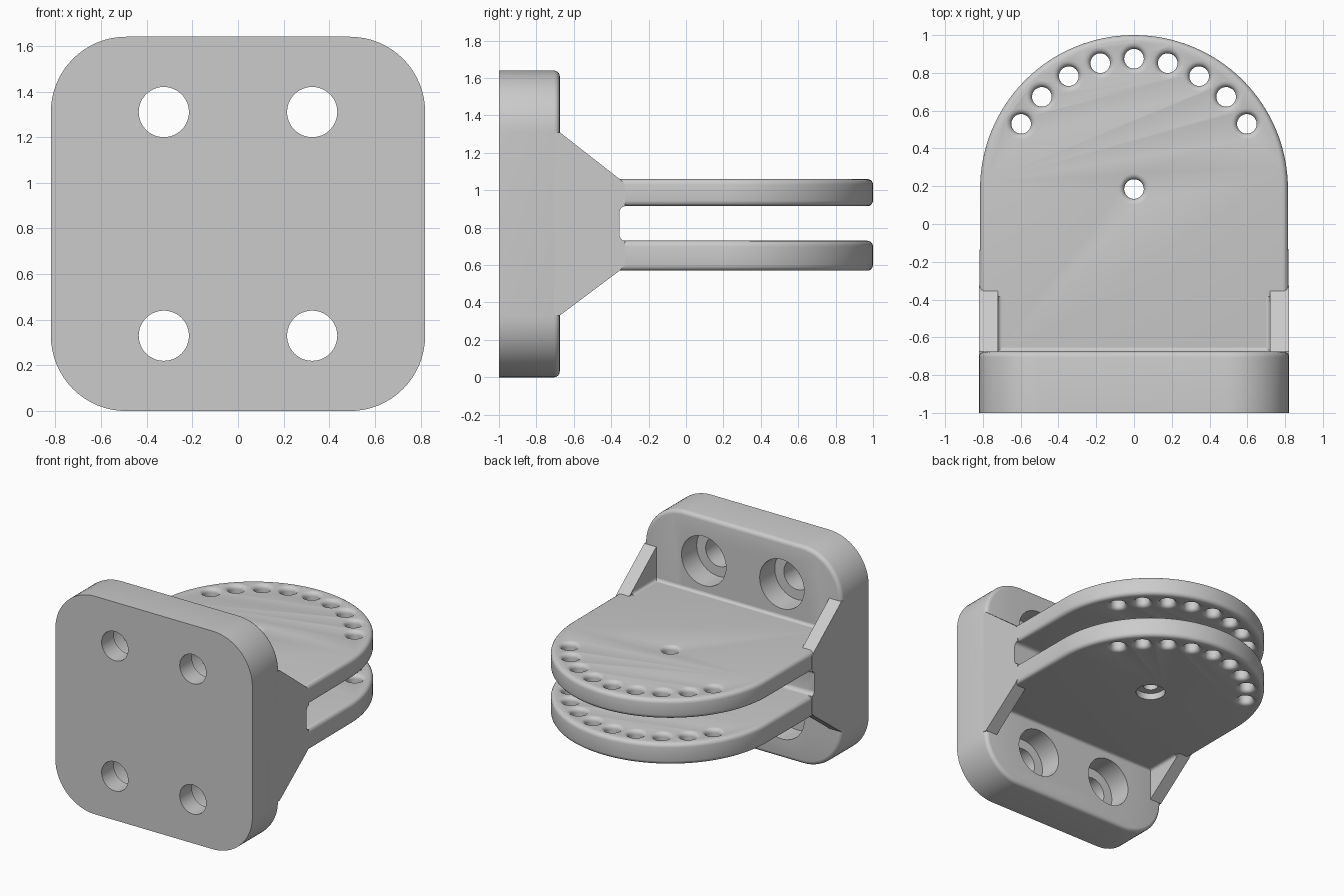
import bpy, bmesh
from math import sin, cos, pi, radians
from mathutils import Matrix, Vector

old = bpy.data.objects.get("Cube")
if old:
    bpy.data.objects.remove(old, do_unlink=True)

HALF = 0.82            # half width of the bracket
BACK = -0.675          # rear face of the wall plate
SLOT = -0.355          # closed end of the slot
PIVOT = 0.185          # centre of the rounded flange ends
F = 0.03               # edge rounding
LOWER, UPPER = (0.57, 0.73), (0.915, 1.06)

grey = bpy.data.materials.new("plain grey")
grey.use_nodes = True
grey.diffuse_color = (0.6, 0.6, 0.6, 1)
grey.node_tree.nodes["Principled BSDF"].inputs["Base Color"].default_value = (0.6, 0.6, 0.6, 1)

# How a profile (u, v) and an extrusion distance w map to space
ALONG_X = lambda u, v, w: Vector((w, u, v))
ALONG_Y = lambda u, v, w: Vector((u, w, v))
ALONG_Z = lambda u, v, w: Vector((u, v, w))


def arc(cu, cv, r, start, end, steps):
    angles = [radians(start + (end - start) * i / steps) for i in range(steps + 1)]
    return [(cu + r * cos(a), cv + r * sin(a)) for a in angles]


def make_object(name, bm):
    bmesh.ops.recalc_face_normals(bm, faces=bm.faces)
    mesh = bpy.data.meshes.new(name)
    bm.to_mesh(mesh)
    bm.free()
    mesh.materials.append(grey)
    obj = bpy.data.objects.new(name, mesh)
    bpy.context.collection.objects.link(obj)
    return obj


def prism(name, points, place, lo, hi, rounded=()):
    """Extrude a profile from lo to hi, rounding the rims listed in rounded."""
    bm = bmesh.new()
    rims = {w: [bm.verts.new(place(u, v, w)) for u, v in points] for w in (lo, hi)}
    caps = {w: bm.faces.new(ring) for w, ring in rims.items()}
    a, b = rims[lo], rims[hi]
    for i in range(len(a)):
        bm.faces.new((a[i - 1], a[i], b[i], b[i - 1]))
    bmesh.ops.recalc_face_normals(bm, faces=bm.faces)
    edges = [e for w in rounded for e in caps[w].edges]
    if edges:
        bmesh.ops.bevel(bm, geom=edges, offset=F, segments=4, profile=0.5, affect='EDGES')
    return make_object(name, bm)


def add_lathe(bm, profile, matrix, sides=32):
    """Closed turned solid from (radius, height) pairs."""
    rings = []
    for r, h in profile:
        rings.append([bm.verts.new(matrix @ Vector((r * cos(2 * pi * i / sides),
                                                     r * sin(2 * pi * i / sides), h)))
                      for i in range(sides)])
    for a, b in zip(rings, rings[1:]):
        for i in range(sides):
            bm.faces.new((a[i - 1], a[i], b[i], b[i - 1]))
    bm.faces.new(rings[0])
    bm.faces.new(rings[-1])


def drill(obj, bm):
    """Subtract the turned solids in bm from the part."""
    cutter = make_object("hole_cutter", bm)
    cutter.hide_render = True
    mod = obj.modifiers.new("holes", 'BOOLEAN')
    mod.operation, mod.solver, mod.object = 'DIFFERENCE', 'EXACT', cutter
    graph = bpy.context.evaluated_depsgraph_get()
    mesh = bpy.data.meshes.new_from_object(obj.evaluated_get(graph))
    obj.modifiers.clear()
    obj.data = mesh
    bpy.data.objects.remove(cutter, do_unlink=True)


def soft_hole(r, lo, hi):
    """Profile of a through hole with rounded mouths."""
    bottom = [(r + F - F * cos(t), lo + F - F * sin(t)) for t in (pi / 2, 1.15, 0.75, 0.35, 0)]
    top = [(q, lo + hi - h) for q, h in reversed(bottom)]
    return [(r + F, lo - F)] + bottom + top + [(r + F, hi + F)]


parts = []

# Wall plate with four counterbored screw holes
R = 0.33
corner = HALF - R
outline = []
for k, (sx, sz) in enumerate(((1, 1), (-1, 1), (-1, -1), (1, -1))):
    outline += arc(sx * corner, HALF + sz * corner, R, 90 * k, 90 * k + 90, 16)
plate = prism("wall_plate", outline, ALONG_Y, -1, BACK, rounded=(BACK,))
bm = bmesh.new()
for x in (-0.325, 0.325):
    for z in (0.33, 1.31):
        add_lathe(bm, [(0.11, -1.1), (0.11, -0.855), (0.185, -0.855), (0.185, -0.6)],
                  Matrix.Translation((x, 0, z)) @ Matrix.Rotation(-pi / 2, 4, 'X'), 48)
drill(plate, bm)
parts.append(plate)

# Two round-ended flanges with an arc of index holes and a pivot hole
outline = [(-HALF, -0.8), (HALF, -0.8)] + arc(0, PIVOT, HALF - 0.005, 0, 180, 64)
for name, (lo, hi) in (("lower_flange", LOWER), ("upper_flange", UPPER)):
    flange = prism(name, outline, ALONG_Z, lo, hi, rounded=(lo, hi))
    bm = bmesh.new()
    for deg in range(-60, 61, 15):
        a = radians(deg)
        add_lathe(bm, soft_hole(0.052, lo, hi),
                  Matrix.Translation((0.69 * sin(a), PIVOT + 0.69 * cos(a), 0)))
    pivot = soft_hole(0.052, lo, hi)
    if name == "lower_flange":     # recess under the pivot
        pivot = [(0.105, lo - F), (0.105, lo + 0.05), (0.052, lo + 0.05)] + pivot[6:]
    add_lathe(bm, pivot, Matrix.Translation((0, PIVOT, 0)))
    drill(flange, bm)
    parts.append(flange)

# Core block joining the flanges, with a rounded slot end
z0, z1, z2, z3 = *LOWER, *UPPER
core = [(-0.8, z0), (SLOT, z0), (SLOT + F, z0 + F)]
core += arc(SLOT + F, z1 + F, F, 270, 180, 5) + arc(SLOT + F, z2 - F, F, 180, 90, 5)
core += [(SLOT + F, z3 - F), (SLOT, z3), (-0.8, z3)]
parts.append(prism("core_block", core, ALONG_X, -HALF, HALF))

# Side gussets, flush with the outer faces
gusset = [(-0.8, 0.33), (BACK, 0.33), (SLOT, z0), (SLOT, z3), (BACK, 1.31), (-0.8, 1.31)]
for name, lo, hi in (("left_gusset", 0.72, HALF), ("right_gusset", -HALF, -0.72)):
    parts.append(prism(name, gusset, ALONG_X, lo, hi))


# Small concave fillets where the flanges meet the plate and gussets
def fillet(cu, cv, su, sv, r=0.02):
    curve = [(cu + su * (r - r * sin(t)), cv + sv * (r - r * cos(t)))
             for t in (0, 0.4, 0.8, 1.2, pi / 2)]
    return [(cu - su * r, cv - sv * r), (cu + su * r, cv - sv * r)] + curve + [(cu - su * r, cv + sv * r)]


for level, z, s in (("upper", z3, 1), ("lower", z0, -1)):
    parts.append(prism(level + "_plate_fillet", fillet(BACK, z, 1, s), ALONG_X, -0.75, 0.75))
    for side, sx in (("left", 1), ("right", -1)):
        parts.append(prism(f"{level}_{side}_gusset_fillet", fillet(sx * 0.72, z, -sx, s),
                           ALONG_Y, -0.7, SLOT - F))

# Smooth the rounded surfaces, keeping real edges sharp
bpy.ops.object.select_all(action='DESELECT')
for obj in parts:
    obj.select_set(True)
bpy.context.view_layer.objects.active = plate
bpy.ops.object.shade_smooth_by_angle(angle=radians(32))
